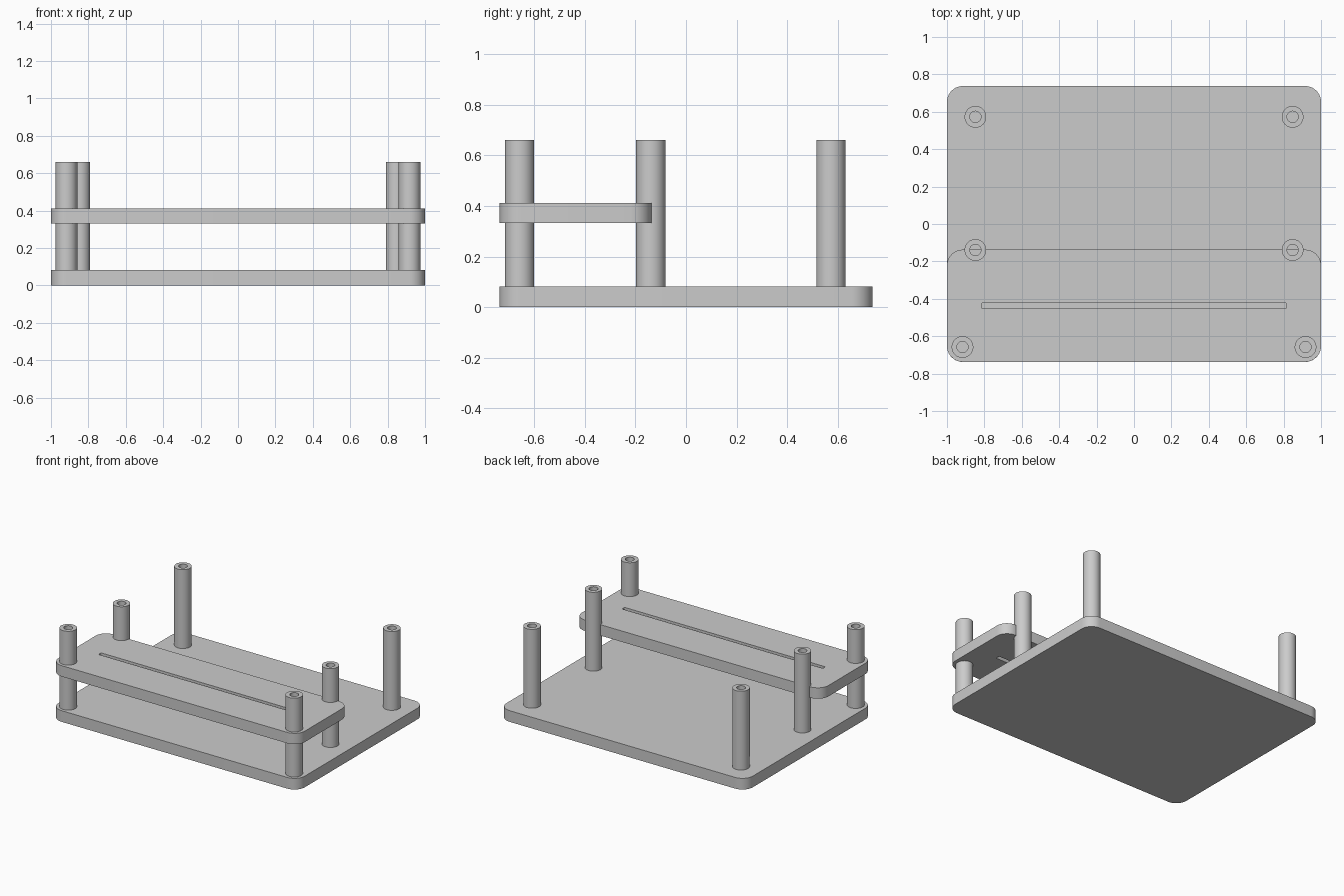
import bpy
import bmesh
from math import cos, sin, pi, radians
from mathutils import Matrix

default = bpy.data.objects.get("Cube")
if default:
    bpy.data.objects.remove(default, do_unlink=True)

# Single grey finish
grey = bpy.data.materials.new("matte_grey")
grey.use_nodes = True
colour = (0.6, 0.6, 0.6, 1)
grey.diffuse_color = colour
grey.node_tree.nodes["Principled BSDF"].inputs["Base Color"].default_value = colour


def rounded_rect(width, depth, radius, steps):
    """Outline of a rounded rectangle centred on the origin."""
    points = []
    for i, (sx, sy) in enumerate([(1, 1), (-1, 1), (-1, -1), (1, -1)]):
        for k in range(steps + 1):
            a = (i + k / steps) * pi / 2
            points.append((sx * (width / 2 - radius) + radius * cos(a),
                           sy * (depth / 2 - radius) + radius * sin(a)))
    return points


def select_only(obj):
    bpy.ops.object.select_all(action="DESELECT")
    obj.select_set(True)
    bpy.context.view_layer.objects.active = obj


def finish(obj):
    """Weld, orient, colour and smooth a mesh object."""
    bm = bmesh.new()
    bm.from_mesh(obj.data)
    bmesh.ops.remove_doubles(bm, verts=bm.verts, dist=1e-5)
    bmesh.ops.recalc_face_normals(bm, faces=bm.faces)
    bm.to_mesh(obj.data)
    bm.free()
    obj.data.materials.clear()
    obj.data.materials.append(grey)
    select_only(obj)
    bpy.ops.object.shade_smooth_by_angle(angle=radians(35))


def plate(name, outlines, y, bottom, top):
    """Flat board; outlines after the first become through-cuts."""
    curve = bpy.data.curves.new(name, "CURVE")
    curve.dimensions = "2D"
    curve.fill_mode = "BOTH"
    curve.extrude = (top - bottom) / 2
    for outline in outlines:
        spline = curve.splines.new("POLY")
        spline.points.add(len(outline) - 1)
        for point, (px, py) in zip(spline.points, outline):
            point.co = (px, py, 0, 1)
        spline.use_cyclic_u = True
    obj = bpy.data.objects.new(name, curve)
    obj.location = (0, y, (top + bottom) / 2)
    bpy.context.collection.objects.link(obj)
    select_only(obj)
    bpy.ops.object.convert(target="MESH")
    finish(bpy.context.view_layer.objects.active)


def post(name, x, y):
    """Round standoff with a bored hole, spun from a profile."""
    profile = [(0, 0.04), (0.058, 0.04), (0.058, 0.66),
               (0.03, 0.66), (0.03, 0.09), (0, 0.09)]
    bm = bmesh.new()
    verts = [bm.verts.new((r, 0, z)) for r, z in profile]
    edges = [bm.edges.new(pair) for pair in zip(verts, verts[1:])]
    bmesh.ops.spin(bm, geom=verts + edges, cent=(0, 0, 0), axis=(0, 0, 1),
                   angle=2 * pi, steps=48, use_merge=True)
    bmesh.ops.transform(bm, matrix=Matrix.Translation((x, y, 0)), verts=bm.verts)
    mesh = bpy.data.meshes.new(name)
    bm.to_mesh(mesh)
    bm.free()
    obj = bpy.data.objects.new(name, mesh)
    bpy.context.collection.objects.link(obj)
    finish(obj)


# Boards: full base and a shorter raised shelf with a long slot
plate("base_plate", [rounded_rect(2, 1.475, 0.085, 10)], 0, 0, 0.082)
plate("slotted_shelf",
      [rounded_rect(2, 0.6, 0.085, 10), rounded_rect(1.63, 0.03, 0.008, 4)],
      -0.437, 0.332, 0.412)

# Three mirrored pairs of posts
for row, x, y in [("front", 0.917, -0.658), ("middle", 0.848, -0.139),
                  ("rear", 0.848, 0.573)]:
    for side, sign in [("left", 1), ("right", -1)]:
        post(f"{row}_{side}_post", sign * x, y)
